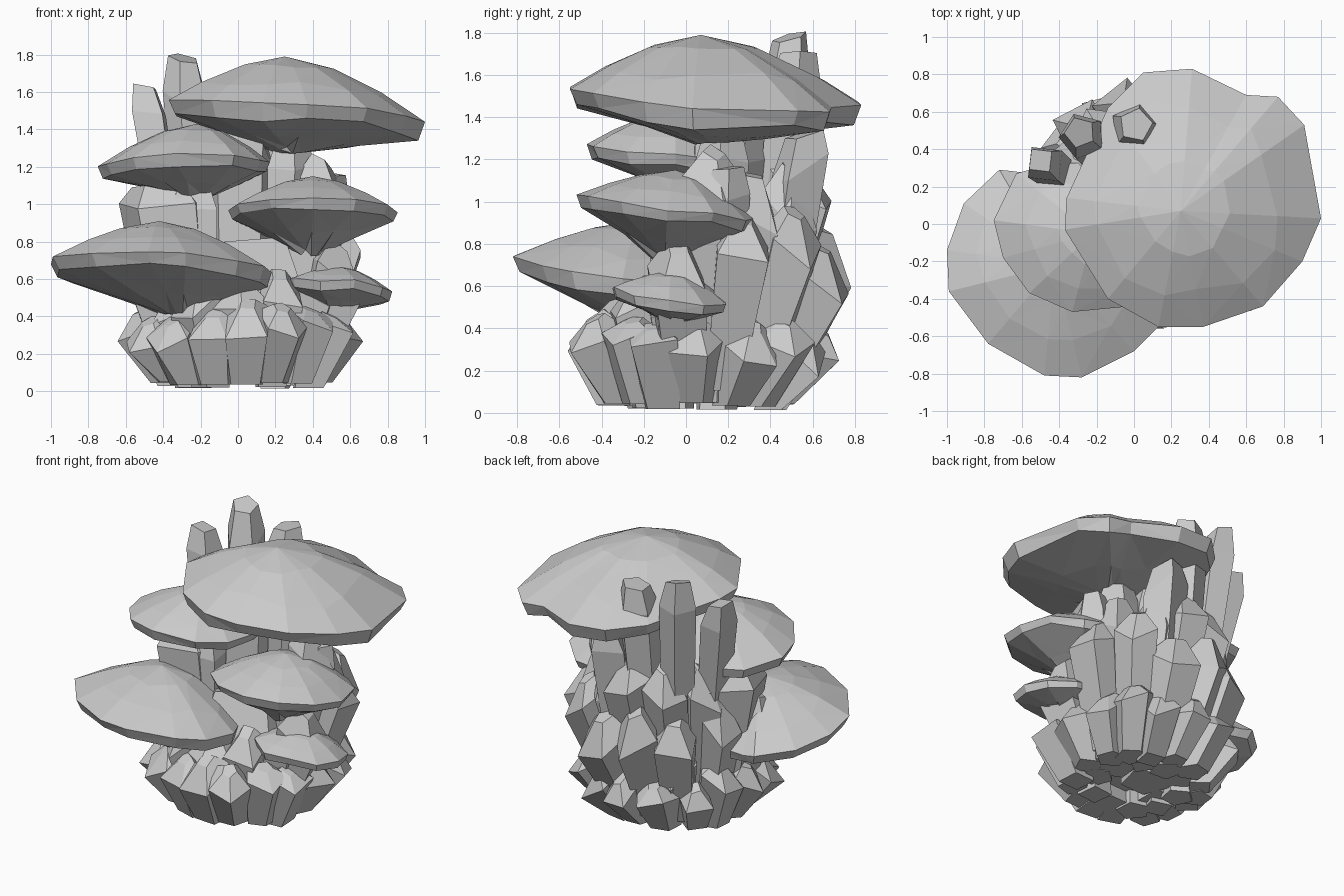
import bpy, bmesh, math, random
from mathutils import Vector

if "Cube" in bpy.data.objects:
    bpy.data.objects.remove(bpy.data.objects["Cube"])

random.seed(11)
R = random.uniform


def finish(name, bm):
    bmesh.ops.recalc_face_normals(bm, faces=bm.faces)
    me = bpy.data.meshes.new(name)
    bm.to_mesh(me)
    bm.free()
    ob = bpy.data.objects.new(name, me)
    bpy.context.collection.objects.link(ob)
    return ob


def skin(bm, rings):
    for a, b in zip(rings, rings[1:]):
        n = len(a)
        for i in range(n):
            bm.faces.new((a[i], a[(i + 1) % n], b[(i + 1) % n], b[i]))


# One faceted shard: narrow foot, wide shoulder, blunt tip; "slope" tilts the top
def crystal(bm, foot, tip, r, tip_scale=0.5, shoulder=0.78, slope=(0, 0), widen=1.05):
    foot, tip = Vector(foot), Vector(tip)
    n = random.choice((4, 5, 5))
    a0 = R(0, 6.28)
    sx, sy = slope[0] + R(-.35, .35), slope[1] + R(-.35, .35)
    rings = []
    for t, s, slant in ((0, .8, 0), (shoulder, widen, .8), (1, tip_scale, .8)):
        c = foot.lerp(tip, t)
        if t == 1:
            c += Vector((slope[0], slope[1], 0)) * r * .4
        ring = []
        for i in range(n):
            a = a0 + 2 * math.pi * i / n
            x, y = math.cos(a) * r * s, math.sin(a) * r * s
            z = c.z + slant * (sx * x + sy * y) + (R(-.04, .04) if t == shoulder else 0)
            ring.append(bm.verts.new((c.x + x, c.y + y, max(0, z))))
        rings.append(ring)
    skin(bm, rings)
    bm.faces.new(rings[0])
    bm.faces.new(rings[-1])


# Fan of outward leaning shards around the trunk, tops sloping in to the middle
def shard_ring(name, count, start, sweep, r0, r1, z, r, foot_z=.03):
    bm = bmesh.new()
    for i in range(count):
        a = math.radians(start + sweep * i / count) + R(-.08, .08)
        c, s = math.cos(a), math.sin(a)
        q = r1 * R(.93, 1.06)
        crystal(bm, (.02 + r0 * c, .05 + r0 * s, foot_z + R(-.02, .02)),
                (.02 + q * c, .06 + q * s * (1.12 if s > 0 else 1), R(*z)),
                r * R(.85, 1.15), .4, R(.74, .86), (-.7 * c, -.7 * s), 1.15)
    finish(name, bm)


shard_ring("base_shards", 16, 0, 360, .39, .54, (.36, .48), .125)
shard_ring("inner_shards", 10, 200, 360, .27, .40, (.50, .68), .13)
shard_ring("back_shards", 8, -8, 220, .36, .56, (.76, .98), .14, .1)
shard_ring("high_shards", 6, 5, 170, .33, .46, (1.08, 1.28), .14, .3)

# Tall columns: foot xyz, tip xyz, radius
columns = [
    ((-.18, .33, .2), (-.29, .49, 1.78), .12), ((-.3, .18, .4), (-.5, .34, 1.63), .11),
    ((-.02, .38, .2), (.01, .53, 1.70), .13), ((.24, .12, .05), (.28, .18, 1.34), .13),
    ((.15, .38, .05), (.2, .56, 1.32), .14), ((0, .12, .05), (0, .22, 1.45), .20),
    ((-.2, 0, .05), (-.24, .02, 1.12), .16), ((.3, .04, .05), (.4, .04, .92), .12),
    ((.34, .14, .05), (.5, .2, 1.16), .11), ((-.28, .08, .2), (-.4, .1, 1.1), .25),
]
bm = bmesh.new()
for foot, tip, r in columns:
    crystal(bm, foot, tip, r, .7, .88)
finish("tall_columns", bm)

# Solid heart that closes the gaps
bm = bmesh.new()
crystal(bm, (.02, .05, .12), (.02, .12, .75), .38, .75, .55)
finish("trunk_core", bm)


# Shelf cap: domed top, thin rim, conical underside ending in a stub
def cap(name, outline, z0, tilt, apex, stub, edge=.05):
    n = len(outline)
    cx = sum(p[0] for p in outline) / n
    cy = sum(p[1] for p in outline) / n
    apex, stub = Vector(apex), Vector(stub)
    rim = [Vector((x, y, z0 + tilt[0] * (x - cx) + tilt[1] * (y - cy) + R(-.015, .015)))
           for x, y in outline]
    bm = bmesh.new()
    rings = []
    for t in (.36, .72, 1):
        ring = []
        for p in rim:
            u = t if t == 1 else t * R(.9, 1.1)
            q = apex.lerp(p, u)
            q.z = p.z + (apex.z - p.z) * (1 - u ** 1.6)
            ring.append(bm.verts.new(q))
        rings.append(ring)
    for t, drop in ((.05, edge), (.5, edge * .5), (.87, 0)):
        rings.append([bm.verts.new(p.lerp(stub, t * (R(.9, 1.1) if t > .1 and t < .8 else 1))
                                   - Vector((0, 0, drop * R(.7, 1.2)))) for p in rim])
    for v in rings[-1]:
        v.co.z = stub.z + R(0, .04)
    skin(bm, rings)
    top = bm.verts.new(apex)
    for i in range(n):
        bm.faces.new((rings[0][i], rings[0][(i + 1) % n], top))
    bm.faces.new(rings[-1])
    bmesh.ops.triangulate(bm, faces=bm.faces)
    finish(name, bm)


def oval(cx, cy, rx, ry, n):
    return [(cx + rx * math.cos(2 * math.pi * i / n) * R(.96, 1.03),
             cy + ry * math.sin(2 * math.pi * i / n) * R(.96, 1.03)) for i in range(n)]


cap("top_cap", [(-.37, -.03), (-.14, -.4), (.13, -.55), (.37, -.55), (.69, -.44),
                (.9, -.2), (1, .03), (.91, .53), (.77, .68), (.6, .69), (.31, .83),
                (.05, .81), (-.14, .62), (-.36, .14)],
    1.49, (-.07, -.07), (.25, .07, 1.79), (.28, .13, 1.27), .08)
cap("upper_left_cap", [(-.75, .02), (-.7, -.18), (-.56, -.37), (-.33, -.47), (-.02, -.44),
                       (.12, -.28), (.17, -.05), (.08, .2), (-.15, .32), (-.42, .33),
                       (-.63, .27)],
    1.21, (.01, -.13), (-.22, -.05, 1.43), (-.21, .02, 1.02))
cap("lower_left_cap", [(-1, -.14), (-.99, -.36), (-.78, -.64), (-.48, -.81), (-.28, -.82),
                       (0, -.68), (.14, -.54), (.18, -.3), (.02, .05), (-.4, .25),
                       (-.63, .28), (-.72, .29), (-.91, .11)],
    .67, (-.06, -.14), (-.42, -.22, .91), (-.3, -.18, .38), .06)
cap("middle_right_cap", oval(.4, -.09, .47, .43, 12),
    .97, (0, -.13), (.4, -.05, 1.15), (.39, -.1, .72), .04)
cap("lower_right_cap", oval(.53, -.08, .3, .28, 10),
    .56, (-.1, -.12), (.54, -.07, .67), (.5, -.06, .42), .04)
